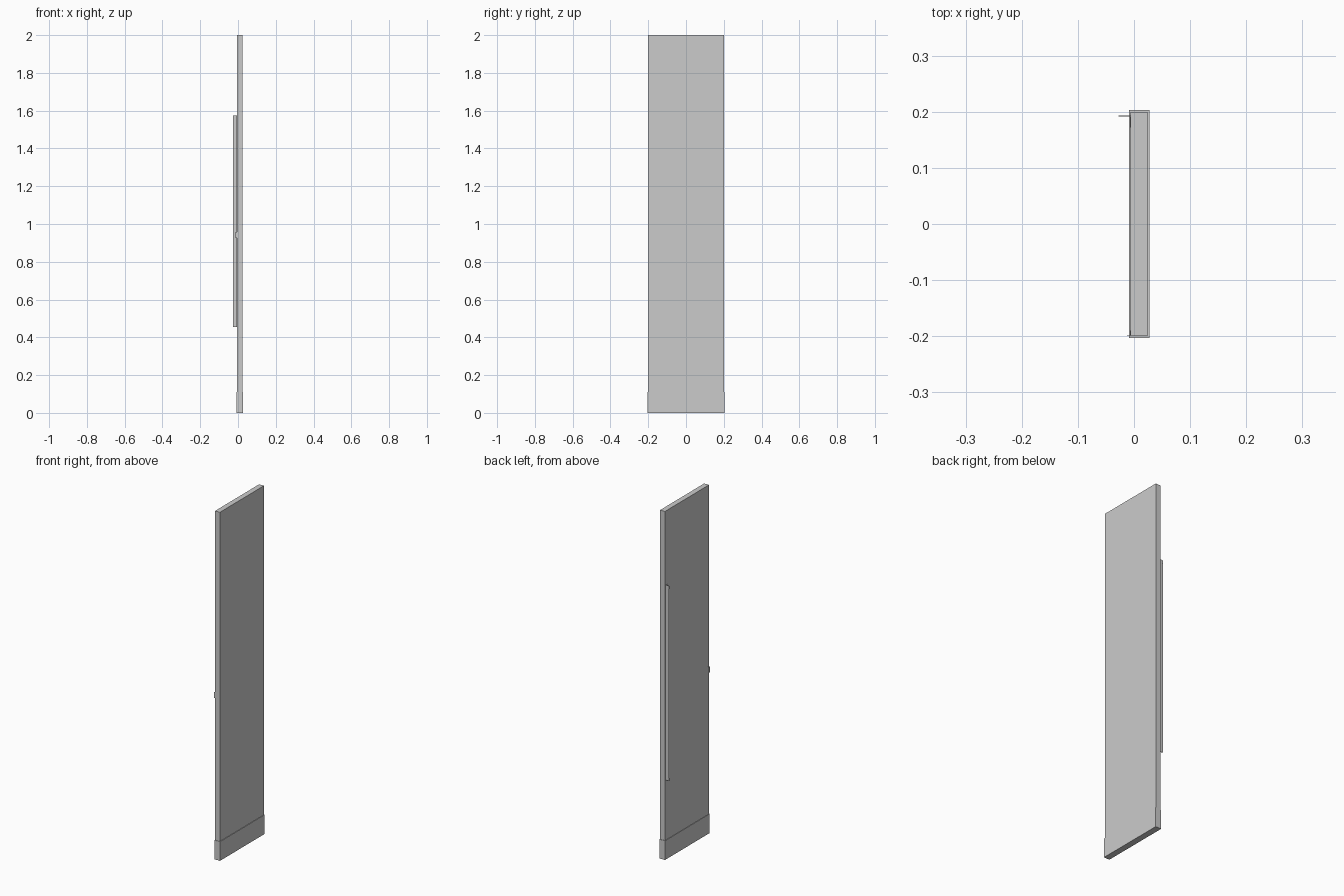
import bpy

if "Cube" in bpy.data.objects:
    bpy.data.objects.remove(bpy.data.objects["Cube"])

def box(name, x, y, z):
    """Axis-aligned box from (min, max) pairs."""
    lo, hi = zip(x, y, z)
    bpy.ops.mesh.primitive_cube_add(size=1, location=[(a + b) / 2 for a, b in zip(lo, hi)])
    ob = bpy.context.object
    ob.name = name
    ob.scale = [b - a for a, b in zip(lo, hi)]
    bpy.ops.object.transform_apply(location=False, rotation=False, scale=True)
    return ob

def angle_strip(name, x_out, y_edge, y_in, z, t=0.0015):
    """L-profile strip: one leg stands off the door, one lies flat on it."""
    s = 1 if y_in > y_edge else -1
    profile = [(x_out, y_edge), (FACE, y_edge), (FACE, y_in),
               (FACE - t, y_in), (FACE - t, y_edge + s * t), (x_out, y_edge + s * t)]
    n = len(profile)
    verts = [(px, py, pz) for pz in z for px, py in profile]
    order = list(range(n))
    faces = [order[::-1], [i + n for i in order]]
    faces += [(i, (i + 1) % n, (i + 1) % n + n, i + n) for i in order]
    if s > 0:
        faces = [tuple(f) for f in faces]
    else:
        faces = [tuple(f)[::-1] for f in faces]
    me = bpy.data.meshes.new(name)
    me.from_pydata(verts, [], faces)
    ob = bpy.data.objects.new(name, me)
    bpy.context.collection.objects.link(ob)
    return ob

FACE = -0.006

# Door slab and the slightly larger kick plate wrapped round its foot
box("door_panel", (FACE, 0.0245), (-0.2, 0.2), (0.0, 2.0))
box("kick_plate", (-0.0085, 0.0275), (-0.203, 0.203), (0.0, 0.11))

# Long pull handle and its end blocks
angle_strip("pull_handle", -0.0275, 0.193, 0.172, (0.455, 1.575))
for i, z in enumerate(((0.455, 0.472), (1.558, 1.575))):
    box(f"handle_end_{i}", (-0.0275, FACE), (0.1912, 0.1932), z)

# Small latch on the opposite edge
angle_strip("latch", -0.0125, -0.199, -0.19, (0.925, 0.958))
